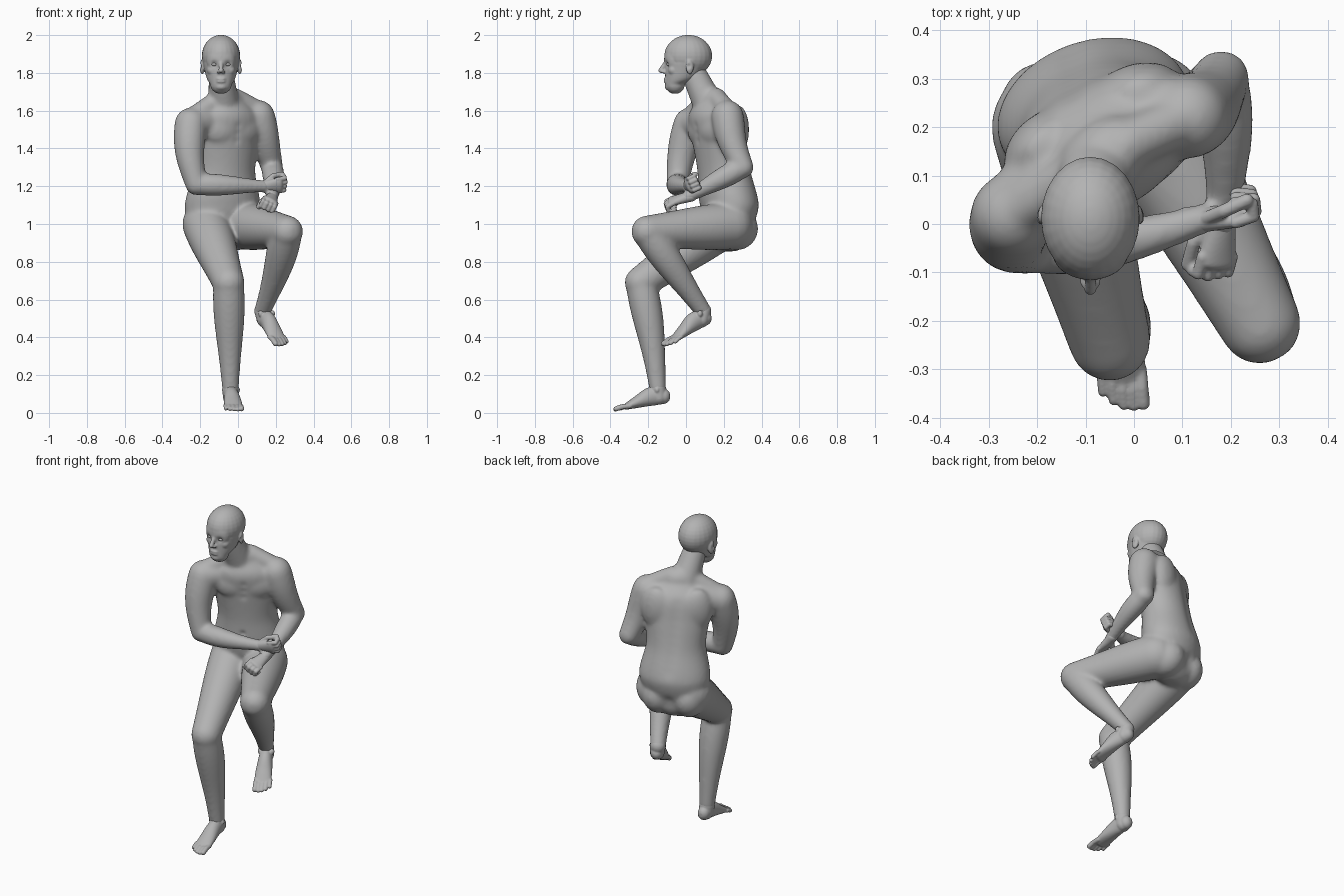
import bpy, bmesh, math
from mathutils import Vector, Matrix

default_cube = bpy.data.objects.get("Cube")
if default_cube:
    bpy.data.objects.remove(default_cube)

skin = bpy.data.materials.new("grey_skin")
skin.use_nodes = True
skin.diffuse_color = (.45, .45, .45, 1)
skin.node_tree.nodes["Principled BSDF"].inputs["Base Color"].default_value = skin.diffuse_color
UP = Vector((0, 0, 1))


def spline(rows, steps=6):
    """Smooth curve through a few rows of numbers."""
    rows = [Vector(row) for row in rows]
    padded = [rows[0] * 2 - rows[1]] + rows + [rows[-1] * 2 - rows[-2]]
    curve = []
    for before, start, end, after in zip(padded, padded[1:], padded[2:], padded[3:]):
        for step in range(steps):
            t = step / steps
            in_slope, out_slope = (end - before) / 2, (after - start) / 2
            blend = t * t * (3 - 2 * t)
            curve.append(start.lerp(end, blend) + in_slope * t * (1 - t) ** 2 - out_slope * t * t * (1 - t))
    return curve + [rows[-1]]


def tube(bm, sections, axis=None, sides=32):
    """Round-ended tube through sections of (centre, half width, half depth, side vector)."""
    last = len(sections) - 1
    rings = []
    for i, (centre, width, depth, side) in enumerate(sections):
        along = axis or (sections[min(i + 1, last)][0] - sections[max(i - 1, 0)][0]).normalized()
        across = (side - along * side.dot(along)).normalized()
        normal = along.cross(across)
        angles = [math.pi / 2 * k / 5 for k in range(5)] if i in (0, last) else [0]
        sign = -1 if i == 0 else 1
        for angle in angles[::sign]:
            tip = centre + along * (sign * math.sin(angle) * min(width, depth))
            ring = []
            for k in range(sides):
                turn = math.tau * k / sides
                offset = across * (width * math.cos(turn)) + normal * (depth * math.sin(turn))
                ring.append(bm.verts.new(tip + offset * math.cos(angle)))
            rings.append(ring)
    for low, high in zip(rings, rings[1:]):
        for k in range(sides):
            bm.faces.new((low[k - 1], low[k], high[k], high[k - 1]))
    bm.faces.new(rings[0])
    bm.faces.new(rings[-1])


def loft(bm, rows, place, side, axis=None):
    """Tube from rows of (distance, half width, half depth), placed by rule."""
    tube(bm, [(place(row), row[1], row[2], side(row[0])) for row in spline(rows)], axis)


def limb(bm, start, end, r_start, r_end, bulge=0, bow=(0, 0, 0), steps=14):
    """Tapering limb with a muscle belly nearer its start and an optional bow."""
    side = (end - start).orthogonal()
    sections = []
    for k in range(steps + 1):
        t = k / steps
        radius = r_start + (r_end - r_start) * t + bulge * math.sin(math.pi * t ** .6) ** 2
        centre = start.lerp(end, t) + Vector(bow) * math.sin(math.pi * t)
        sections.append((centre, radius, radius, side))
    tube(bm, sections)


def chain(bm, points, radius):
    for start, end in zip(points, points[1:]):
        limb(bm, start, end, radius, radius, steps=3)


def blob(bm, centre, radii, yaw=0):
    matrix = Matrix.Translation(centre) @ Matrix.Rotation(math.radians(yaw), 4, 'Z') @ Matrix.Diagonal((*radii, 1))
    bmesh.ops.create_uvsphere(bm, u_segments=24, v_segments=16, radius=1, matrix=matrix)


def finish(name, bm, voxel, smoothing, dents=()):
    """Fuse overlapping volumes into one skin, soften it, then press in dents."""
    mesh = bpy.data.meshes.new(name)
    bmesh.ops.recalc_face_normals(bm, faces=bm.faces)
    bm.to_mesh(mesh)
    bm.free()
    obj = bpy.data.objects.new(name, mesh)
    bpy.context.scene.collection.objects.link(obj)
    fuse = obj.modifiers.new("fuse", 'REMESH')
    fuse.mode, fuse.voxel_size = 'VOXEL', voxel
    soften = obj.modifiers.new("soften", 'SMOOTH')
    soften.factor, soften.iterations = .5, smoothing
    bpy.context.view_layer.update()
    obj.data = bpy.data.meshes.new_from_object(obj.evaluated_get(bpy.context.evaluated_depsgraph_get()))
    obj.modifiers.clear()
    for centre, radius, push in dents:
        for vert in obj.data.vertices:
            vert.co += push * math.exp(-((vert.co - centre).length / radius) ** 2)
    obj.data.materials.clear()
    obj.data.materials.append(skin)
    obj.data.shade_smooth()


# Torso: the trunk leans forward and twists as it rises
def twist(z):
    return 15 + 25 * (z - .95)


def trunk_side(z):
    return Matrix.Rotation(math.radians(twist(z)), 3, 'Z') @ Vector((1, 0, 0))


def trunk(z, sideways=0, forward=0):
    side = trunk_side(z)
    spine = Vector((-.09 + .05 * (z - .95), .23 - .16 * max(0, z - 1.1), z))
    return spine + side * sideways + side.cross(UP) * forward


body = bmesh.new()
seat, pelvis, waist = (.96, .17, .11), (1.1, .205, .15), (1.28, .17, .135)
ribs, chest, collar = (1.44, .185, .13), (1.57, .185, .125), (1.65, .1, .075)
loft(body, [seat, pelvis, waist, ribs, chest, collar], lambda row: trunk(row[0]), trunk_side, UP)
neck_base, skull_base = Vector((-.075, .12, 1.63)), Vector((-.09, .04, 1.8))
limb(body, neck_base, skull_base, .083, .066)

# Limb joints
shoulders = Vector((-.25, .02, 1.53)), Vector((.11, .22, 1.57))
elbows = Vector((-.22, -.045, 1.21)), Vector((.18, .3, 1.3))
wrists = Vector((.14, .01, 1.2)), Vector((.18, 0, 1.14))
hips = Vector((-.17, .2, 1)), Vector((.03, .23, .99))
knees = Vector((-.05, -.24, .69)), Vector((.26, -.205, .96))
ankles = Vector((-.04, -.15, .13)), Vector((.13, .09, .54))
arm_bows = (-.02, -.01, 0), (0, -.015, 0)
forearm_bows = (0, -.02, 0), (.01, 0, 0)
calf_bows = (0, .01, 0), (.01, 0, 0)

for i, m in enumerate((-1, 1)):
    limb(body, trunk(1.55, m * .1), shoulders[i], .09, .083)
    limb(body, trunk(1.67, m * .04), shoulders[i] + UP * .03, .052, .052)
    limb(body, shoulders[i], elbows[i], .086, .059, .005, arm_bows[i])
    limb(body, elbows[i], wrists[i], .055, .032, .01, forearm_bows[i])
    limb(body, hips[i], knees[i], .125, .085, .006)
    limb(body, knees[i], ankles[i], .081, .045, .012, calf_bows[i])
    # Chest, shoulder blade and buttock masses
    blob(body, trunk(1.5, m * .085, .085), (.09, .038, .075), twist(1.5) + m * 14)
    blob(body, trunk(1.5, m * .115, -.062), (.09, .056, .13), twist(1.5) - m * 15)
    blob(body, trunk(.975, m * .09, -.01), (.1, .12, .115), twist(1))

dents = [(trunk(1.2, 0, .14), .015, Vector((0, .01, 0)))]
for k in range(9):
    dents.append((trunk(1.16 + k * .05, 0, -.135), .035, Vector((0, -.005, 0))))
for k in range(3):
    dents.append((trunk(1.44 + k * .04, 0, .13), .02, Vector((0, .005, 0))))
    dents.append((trunk(.9 + k * .04, 0, -.13), .03, Vector((0, -.01, 0))))
finish("body", body, .01, 14, dents)

# Head
face_middle, face_front = -.09, -.11


def face(x, depth, z):
    """Point on the head, measured back from the front of the face."""
    return Vector((face_middle + x, face_front + depth, z))


head = bmesh.new()
chin, jaw, cheek = (1.74, .057, .052), (1.775, .077, .088), (1.85, .095, .116)
loft(head, [chin, jaw, cheek], lambda row: face(0, row[2], row[0]), lambda z: Vector((1, 0, 0)), UP)
blob(head, face(0, .122, 1.89), (.102, .127, .111))
blob(head, face(0, .05, 1.87), (.078, .056, .09))
blob(head, face(0, .02, 1.727), (.032, .022, .02))
limb(head, face(0, .005, 1.86), face(0, -.024, 1.812), .01, .013)
for z in (1.768, 1.754):
    blob(head, face(0, .003, z), (.025, .012, .007))
dents = []
for m in (-1, 1):
    blob(head, face(m * .012, -.008, 1.805), (.01, .014, .009))
    blob(head, face(m * .045, .045, 1.815), (.03, .03, .03), m * 25)
    blob(head, face(m * .099, .13, 1.832), (.012, .022, .04), m * 18)
    dents.append((face(m * .036, .005, 1.845), .017, Vector((0, .013, 0))))
    dents.append((face(m * .11, .124, 1.836), .012, Vector((-m * .008, 0, 0))))
finish("head", head, .005, 5, dents)
for m, name in ((-1, "right_eye"), (1, "left_eye")):
    eye = bmesh.new()
    blob(eye, face(m * .035, .022, 1.845), (.018, .015, .01), m * 15)
    finish(name, eye, .003, 1)


# Hands: loosely closed; points run along the hand, to the thumb side, to the palm side
def hand(name, wrist, forward, palm, mirror):
    along = Vector(forward).normalized()
    inward = (palm - along * along.dot(palm)).normalized()
    thumbward = mirror * inward.cross(along)

    def at(reach, side=0, curl=0):
        return wrist + along * reach + thumbward * side + inward * curl

    bm = bmesh.new()
    rows = (-.03, .03, .028), (.01, .032, .026), (.08, .043, .019)
    loft(bm, rows, lambda row: at(row[0]), lambda reach: thumbward)
    for i in range(4):
        side, tip = .034 - .0225 * i, .113 - .004 * abs(i - 1)
        chain(bm, [at(.07, side), at(tip, side, .01), at(tip, side, .038), at(.075, side, .045)], .0125)
    chain(bm, [at(.01, .02, .01), at(.05, .042, .032), at(.1, .04, .05)], .014)
    finish(name, bm, .004, 2)


hand("right_hand", wrists[0], (1, .1, .06), Vector((0, 1, .45)), -1)
hand("left_hand", wrists[1], (-.12, -1, -.25), Vector((-.5, 0, -1)), 1)


# Feet: measured along the sole from heel to toe tips
def foot(name, heel, toe, ankle, mirror):
    along = (toe - heel).normalized()
    across = along.cross(UP).normalized()
    lift = across.cross(along)

    def at(reach, side, height):
        return heel + along * reach + across * (side * mirror) + lift * height

    bm = bmesh.new()
    rows = (.036, .036, .041), (.1, .04, .05), (.18, .047, .032), (.24, .048, .017)
    loft(bm, rows, lambda row: at(row[0], 0, row[2]), lambda reach: across)
    limb(bm, at(.06, 0, .04), ankle, .041, .044)
    for m in (-1, 1):
        blob(bm, at(.068, m * .034, .08), (.014, .014, .018))
    for i in range(5):
        side, radius, tip = .036 - .02 * i, .011 if i else .014, .303 - .004 * (i - 1) ** 2
        chain(bm, [at(.225, side, .018), at(tip - .035, side, .02), at(tip, side, radius)], radius)
    finish(name, bm, .0045, 3)


foot("right_foot", Vector((-.045, -.077, .053)), Vector((-.015, -.39, .005)), ankles[0], -1)
foot("left_foot", Vector((.11, .145, .482)), Vector((.228, -.097, .354)), ankles[1], 1)
